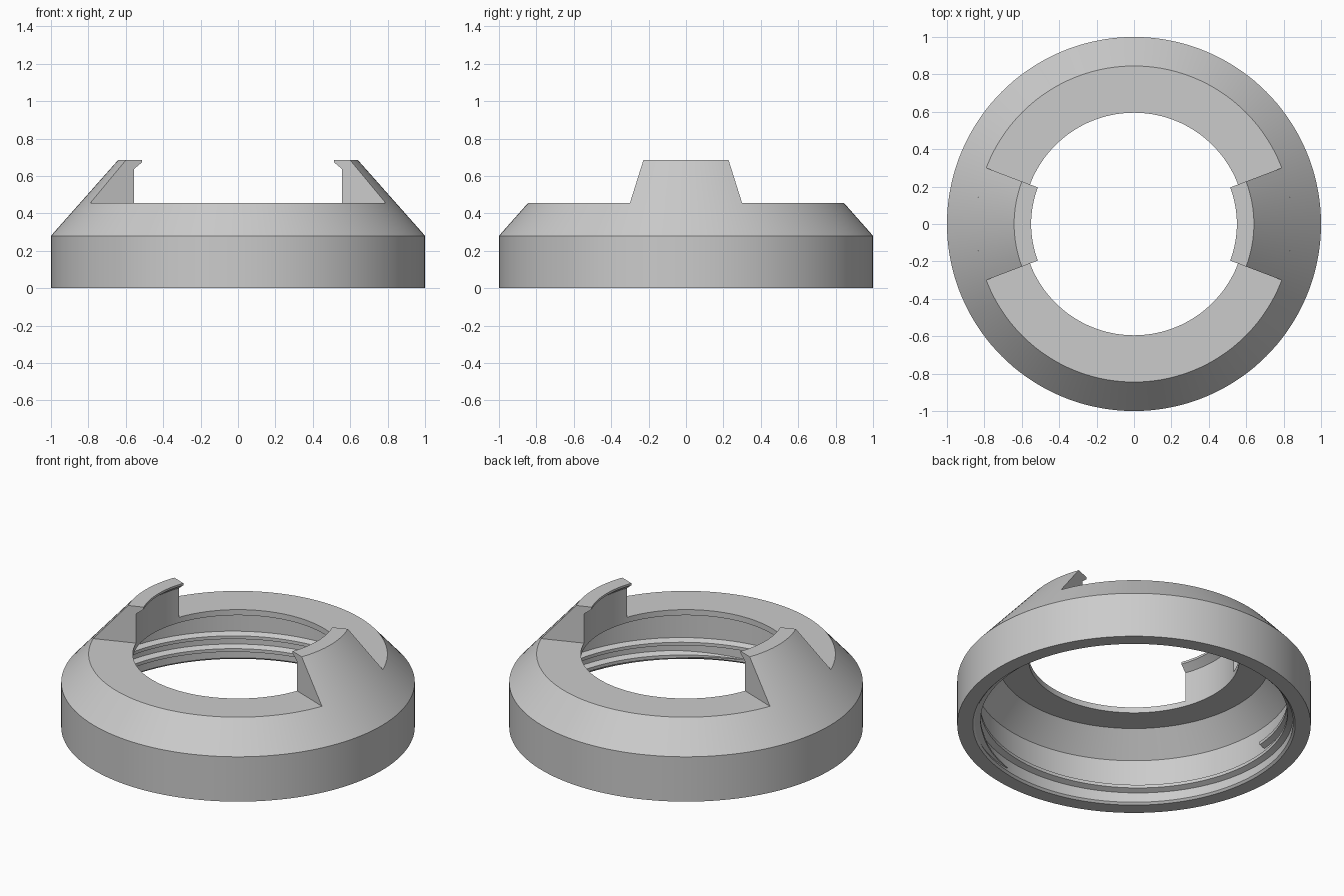
import bpy, bmesh
from math import sin, cos, tau, radians

cube = bpy.data.objects.get("Cube")
if cube:
    bpy.data.objects.remove(cube, do_unlink=True)

grey = bpy.data.materials.new("light grey plastic")
grey.use_nodes = True
grey.diffuse_color = (0.6, 0.6, 0.6, 1)
grey.node_tree.nodes["Principled BSDF"].inputs["Base Color"].default_value = (0.6, 0.6, 0.6, 1)


def loft(name, sections, closed=False):
    """Skin a list of (angle, [(radius, z), ...]) sections around the z axis."""
    bm = bmesh.new()
    rings = [[bm.verts.new((r * cos(a), r * sin(a), z)) for r, z in pts]
             for a, pts in sections]
    n = len(rings[0])
    pairs = list(zip(rings, rings[1:]))
    if closed:
        pairs.append((rings[-1], rings[0]))
    else:
        bm.faces.new(rings[0])
        bm.faces.new(rings[-1])
    for a, b in pairs:
        for i in range(n):
            j = (i + 1) % n
            bm.faces.new((a[i], b[i], b[j], a[j]))
    bmesh.ops.recalc_face_normals(bm, faces=bm.faces)
    mesh = bpy.data.meshes.new(name)
    bm.to_mesh(mesh)
    bm.free()
    mesh.materials.append(grey)
    obj = bpy.data.objects.new(name, mesh)
    bpy.context.collection.objects.link(obj)
    bpy.ops.object.select_all(action='DESELECT')
    obj.select_set(True)
    bpy.context.view_layer.objects.active = obj
    bpy.ops.object.shade_smooth_by_angle(angle=radians(25))
    return obj


# Hollow cap: straight skirt, sloped shoulder and thin top plate with a hole
TOP, HOLE = 0.455, 0.595
cap = [(1, 0), (1, 0.28), (0.845, TOP), (HOLE, TOP),
       (HOLE, 0.42), (0.773, 0.42), (0.9, 0.283), (0.9, 0.012), (0.912, 0)]
STEPS = 144
loft("cap_ring", [(tau * i / STEPS, cap) for i in range(STEPS)], closed=True)

# Two hooked clips that continue the shoulder slope upward
clip = [(0.845, TOP), (0.641, 0.685), (0.55, 0.685), (0.55, 0.672),
        (HOLE, 0.637), (HOLE, TOP)]
HALF = radians(20.8)
for name, middle in (("left_clip", 0), ("right_clip", tau / 2)):
    loft(name, [(middle + HALF * (i / 8 - 1), clip) for i in range(17)])

# Screw thread inside the skirt, fading out at the lower end
PITCH, TURNS, END, END_Z = 0.08, 1.7, radians(175), 0.165
count = int(TURNS * STEPS)
thread = []
for i in range(count + 1):
    back = TURNS * (1 - i / count)
    z = END_Z - PITCH * back
    size = min(1, 0.15 + i / 12)
    crest = 0.9 - 0.032 * size
    thread.append((END - tau * back, [(0.904, z - 0.026 * size), (crest, z - 0.01 * size),
                                      (crest, z + 0.01 * size), (0.904, z + 0.026 * size)]))
loft("inner_thread", thread)
